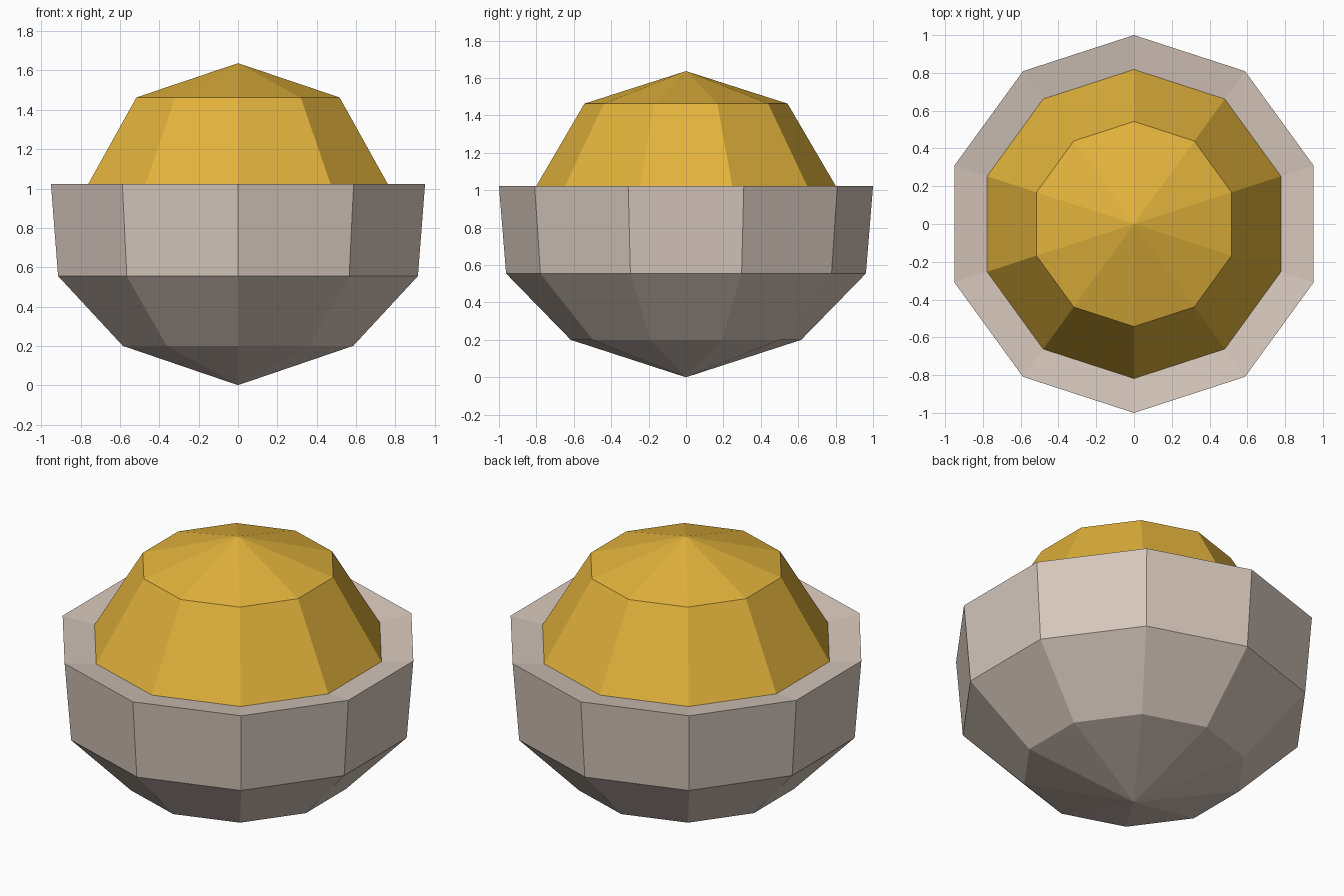
import bpy
import bmesh
import math

cube = bpy.data.objects.get("Cube")
if cube:
    bpy.data.objects.remove(cube, do_unlink=True)

SIDES = 10


def make_material(name, rgb):
    mat = bpy.data.materials.new(name)
    mat.use_nodes = True
    colour = (*rgb, 1.0)
    mat.diffuse_color = colour
    mat.node_tree.nodes["Principled BSDF"].inputs["Base Color"].default_value = colour
    return mat


def lathe(name, profile, mat):
    """Turn a (radius, height) profile, listed bottom to top, into a faceted shell."""
    bm = bmesh.new()
    rings = []
    for radius, height in profile:
        if radius == 0:
            rings.append([bm.verts.new((0, 0, height))] * SIDES)
            continue
        angles = [math.pi / 2 + math.tau * i / SIDES for i in range(SIDES)]
        rings.append([bm.verts.new((radius * math.cos(a), radius * math.sin(a), height))
                      for a in angles])
    for low, high in zip(rings, rings[1:]):
        for i in range(SIDES):
            j = (i + 1) % SIDES
            corners = [low[i], low[j], high[j], high[i]]
            bm.faces.new(list(dict.fromkeys(corners)))  # drops the repeated tip
    mesh = bpy.data.meshes.new(name)
    bm.to_mesh(mesh)
    bm.free()
    mesh.materials.append(mat)
    obj = bpy.data.objects.new(name, mesh)
    bpy.context.collection.objects.link(obj)
    return obj


cup_grey = make_material("warm grey", (0.67, 0.57, 0.5))
nut_gold = make_material("golden yellow", (0.76, 0.45, 0.045))

# Pointed cup with a rim sloping gently inward
lathe("cup", [(0, 0), (0.616, 0.2), (0.962, 0.555), (1.0, 1.022), (0.818, 0.993)], cup_grey)

# Faceted dome rising from the inner edge of the rim
lathe("dome", [(0.818, 0.993), (0.543, 1.463), (0, 1.637)], nut_gold)
